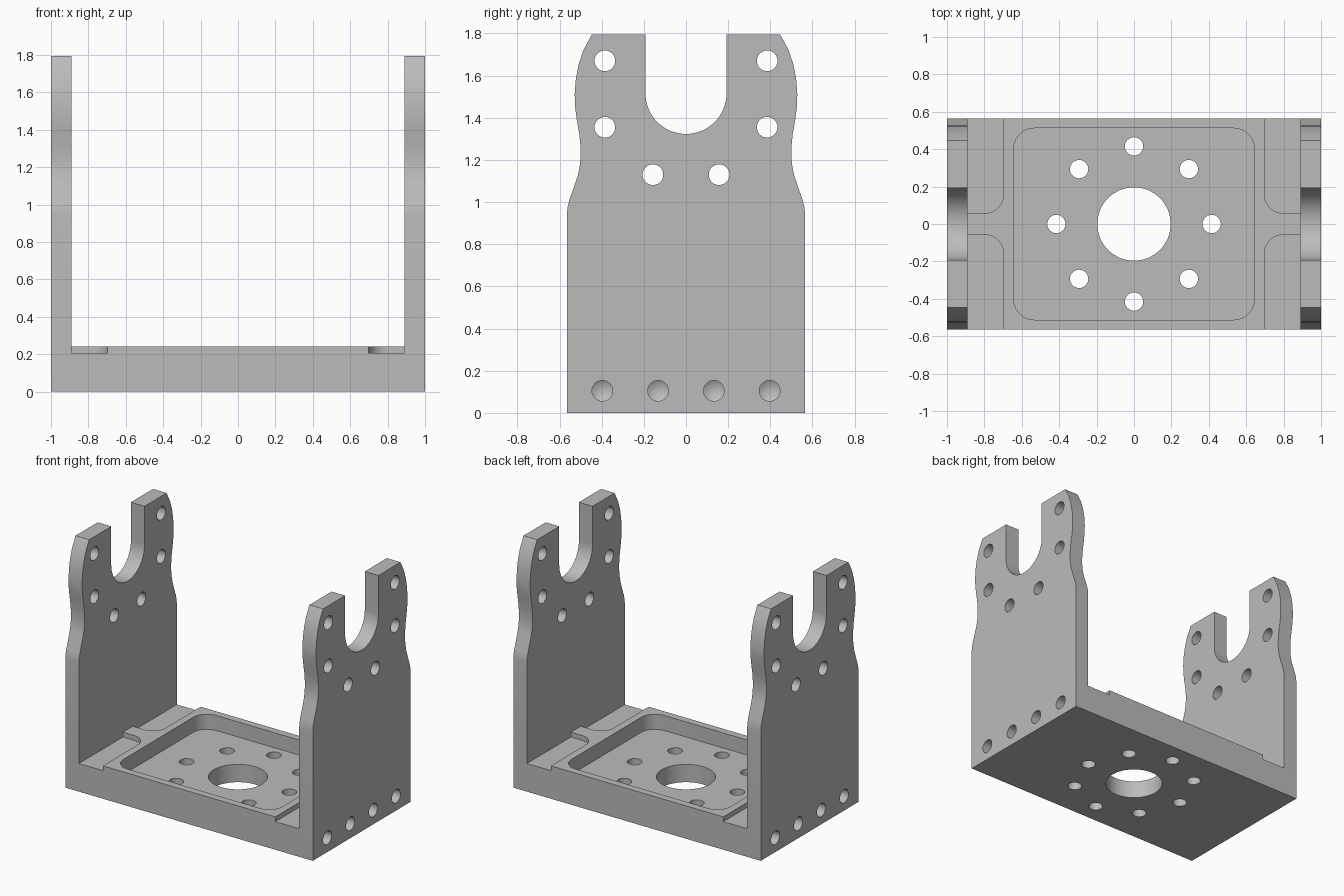
import bpy, bmesh, math
from mathutils import Vector

cube = bpy.data.objects.get("Cube")
if cube:
    bpy.data.objects.remove(cube, do_unlink=True)

grey = bpy.data.materials.new("plain grey")
grey.use_nodes = True
COLOUR = (0.5, 0.5, 0.5, 1)
grey.diffuse_color = COLOUR
grey.node_tree.nodes["Principled BSDF"].inputs["Base Color"].default_value = COLOUR


def arc(cx, cy, r, start, end, n):
    """Points along a circular arc, angles in degrees."""
    angles = [math.radians(start + (end - start) * i / n) for i in range(n + 1)]
    return [(cx + r * math.cos(a), cy + r * math.sin(a)) for a in angles]


def circle(cx, cy, r, n=40):
    return arc(cx, cy, r, 0, 360, n)[:-1]


def rounded_rect(x0, x1, y0, y1, r):
    return (arc(x1 - r, y1 - r, r, 0, 90, 10) + arc(x0 + r, y1 - r, r, 90, 180, 10)
            + arc(x0 + r, y0 + r, r, 180, 270, 10) + arc(x1 - r, y0 + r, r, 270, 360, 10))


def prism(name, points, axis, lo, hi, tip=0.0):
    """Extrude an outline along x or z; tip adds a drill point on the far end."""
    def place(p, d):
        return Vector((d, *p)) if axis == "X" else Vector((*p, d))
    bm = bmesh.new()
    face = bm.faces.new([bm.verts.new(place(p, lo)) for p in points])
    shift = place((0, 0), hi - lo)
    top = bmesh.ops.extrude_face_region(bm, geom=[face])["geom"]
    bmesh.ops.translate(bm, vec=shift, verts=[v for v in top if isinstance(v, bmesh.types.BMVert)])
    if tip:
        end = [f for f in top if isinstance(f, bmesh.types.BMFace)]
        centre = bmesh.ops.poke(bm, faces=end)["verts"][0]
        centre.co += shift.normalized() * tip
    bmesh.ops.recalc_face_normals(bm, faces=bm.faces)
    mesh = bpy.data.meshes.new(name)
    bm.to_mesh(mesh)
    bm.free()
    obj = bpy.data.objects.new(name, mesh)
    bpy.context.collection.objects.link(obj)
    return obj


# Solid block with the waisted side outline
side = [(0.565, 0), (0.565, 0.94), (0.562, 0.975), (0.553, 1.01), (0.515, 1.12),
        (0.505, 1.165), (0.5, 1.21), (0.5, 1.26), (0.506, 1.32), (0.518, 1.39),
        (0.526, 1.45), (0.528, 1.51), (0.523, 1.58), (0.51, 1.65), (0.487, 1.72),
        (0.447, 1.795)]
outline = side + [(-y, z) for y, z in reversed(side)]
bracket = prism("mounting_bracket", outline, "X", -1, 1)
bracket.data.materials.append(grey)

cutters = []


def cut(points, axis, lo, hi, tip=0.0):
    obj = prism("cutter", points, axis, lo, hi, tip)
    obj.hide_render = True
    obj.data.materials.append(grey)
    cutters.append(obj)


# Open space between the two upright walls
cut([(-0.89, -1), (0.89, -1), (0.89, 1), (-0.89, 1)], "Z", 0.24, 3)

# Round-bottomed slots in the wall tops
cut(arc(0, 1.515, 0.192, 180, 360, 32) + [(0.192, 2), (-0.192, 2)], "X", -2, 2)

# Through holes in the walls
for s in (-1, 1):
    for y, z in ((0.385, 1.67), (0.385, 1.355), (0.157, 1.13)):
        cut(circle(s * y, z, 0.049), "X", -2, 2)

# Blind drilled holes low on the outer sides
for s in (-1, 1):
    for y in (-0.397, -0.132, 0.132, 0.397):
        cut(circle(y, 0.105, 0.049), "X", s * 1.1, s * 0.8, 0.03)

# Shallow corner recesses beside the walls
for sx in (-1, 1):
    for sy in (-1, 1):
        shape = arc(0.8, 0.16, 0.103, 180, 270, 12) + [(0.89, 0.057), (0.89, 1), (0.697, 1)]
        cut([(sx * x, sy * y) for x, y in shape], "Z", 0.205, 0.5)

# Base pocket, centre bore and ring of bolt holes
cut(rounded_rect(-0.643, 0.643, -0.512, 0.512, 0.11), "Z", 0.13, 0.5)
cut(circle(0, 0, 0.196, 64), "Z", -1, 1)
for i in range(8):
    a = math.radians(45 * i)
    cut(circle(0.415 * math.cos(a), 0.415 * math.sin(a), 0.049), "Z", -1, 1)

# Apply the cuts and clear the cutters
bpy.context.view_layer.objects.active = bracket
bracket.select_set(True)
for obj in cutters:
    mod = bracket.modifiers.new("cut", "BOOLEAN")
    mod.operation = "DIFFERENCE"
    mod.solver = "EXACT"
    mod.object = obj
    bpy.ops.object.modifier_apply(modifier=mod.name)
    bpy.data.objects.remove(obj, do_unlink=True)

bpy.ops.object.shade_smooth_by_angle(angle=math.radians(25))
